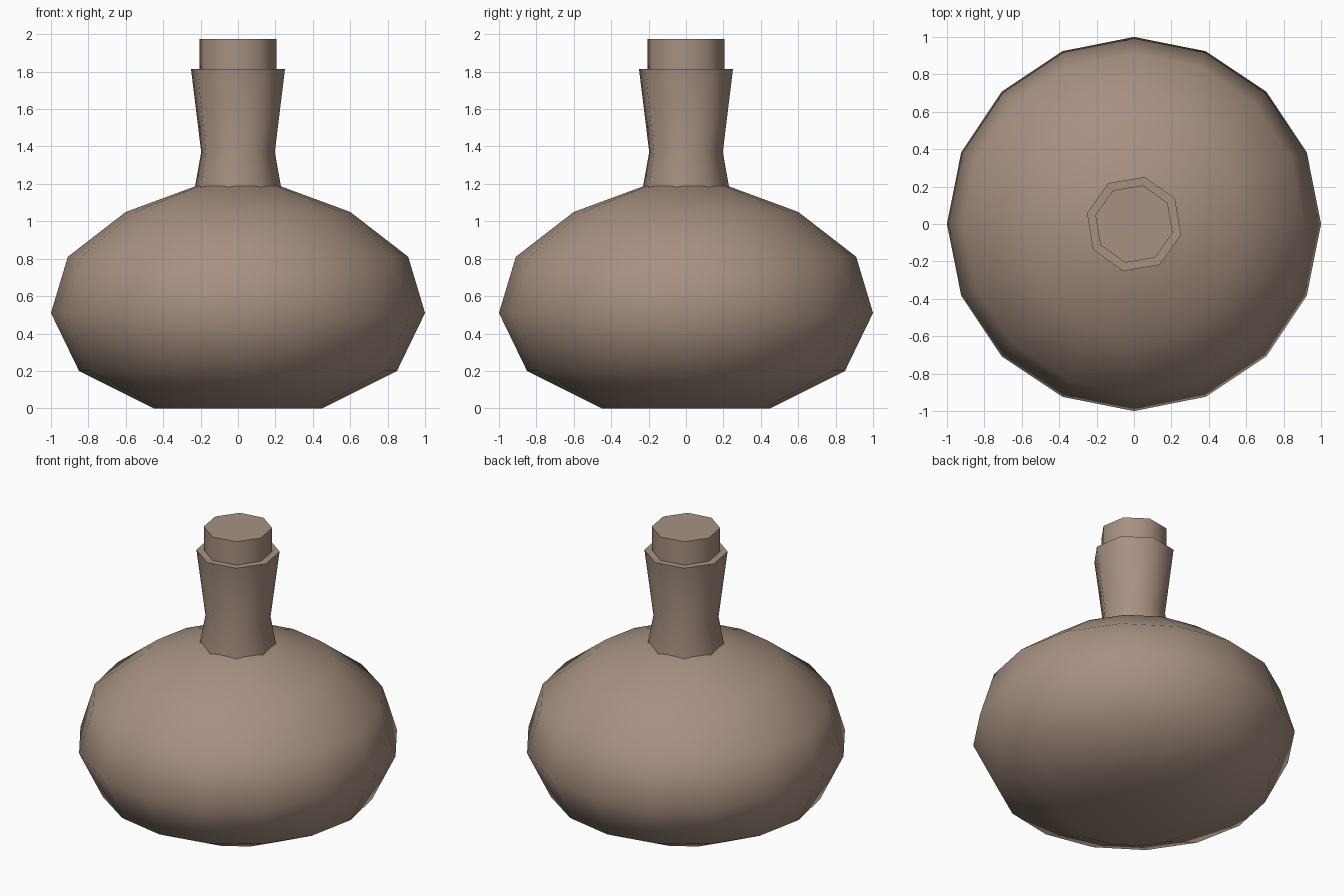
import bpy
import bmesh
from math import cos, sin, pi, radians

old = bpy.data.objects.get("Cube")
if old:
    bpy.data.objects.remove(old, do_unlink=True)

clay = bpy.data.materials.new("brown_clay")
clay.use_nodes = True
COLOUR = (0.39, 0.285, 0.222, 1.0)
clay.diffuse_color = COLOUR
bsdf = clay.node_tree.nodes["Principled BSDF"]
bsdf.inputs["Base Color"].default_value = COLOUR
bsdf.inputs["Roughness"].default_value = 0.8


def lathe(name, profile, sides, turn=0.0):
    """Spin (radius, height) points round z, listed bottom to top, and cap both ends."""
    bm = bmesh.new()
    rings = []
    for r, z in profile:
        angles = [turn + 2 * pi * i / sides for i in range(sides)]
        rings.append([bm.verts.new((r * cos(a), r * sin(a), z)) for a in angles])
    for low, high in zip(rings, rings[1:]):
        for i in range(sides):
            j = (i + 1) % sides
            bm.faces.new((low[i], low[j], high[j], high[i]))
    bm.faces.new(rings[0][::-1])
    bm.faces.new(rings[-1])
    mesh = bpy.data.meshes.new(name)
    bm.to_mesh(mesh)
    bm.free()
    mesh.materials.append(clay)
    obj = bpy.data.objects.new(name, mesh)
    bpy.context.collection.objects.link(obj)
    bpy.ops.object.select_all(action="DESELECT")
    obj.select_set(True)
    bpy.context.view_layer.objects.active = obj
    bpy.ops.object.shade_smooth_by_angle(angle=radians(60))
    return obj


# Squat round flask
lathe("flask_body", [(0.45, 0), (0.85, 0.2), (1.0, 0.51), (0.91, 0.81),
                     (0.6, 1.05), (0.22, 1.19)], 16)

# Flared octagonal neck and its stopper, turned slightly off the axes
TURN = radians(-13)
lathe("neck", [(0.235, 1.17), (0.235, 1.19), (0.202, 1.37), (0.258, 1.815)], 8, TURN)
lathe("stopper", [(0.212, 1.75), (0.212, 1.975)], 8, TURN)
